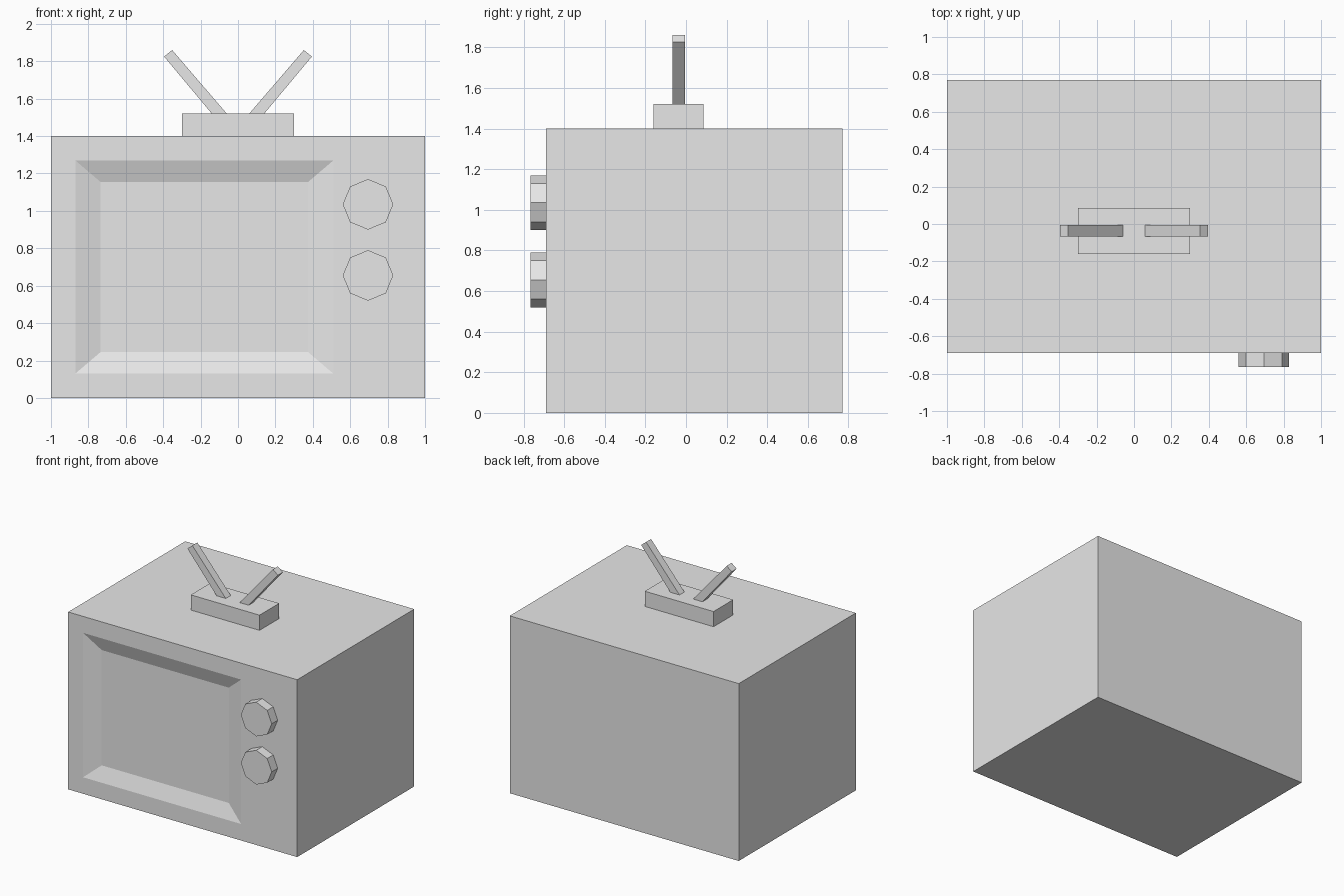
import bpy, bmesh, math
from mathutils import Matrix, Vector

cube = bpy.data.objects.get("Cube")
if cube:
    bpy.data.objects.remove(cube, do_unlink=True)

grey = bpy.data.materials.new("light_grey")
grey.use_nodes = True
grey.diffuse_color = (0.8, 0.8, 0.8, 1)
grey.node_tree.nodes["Principled BSDF"].inputs["Base Color"].default_value = (0.8, 0.8, 0.8, 1)


def finish(name, bm):
    bmesh.ops.recalc_face_normals(bm, faces=bm.faces)
    mesh = bpy.data.meshes.new(name)
    bm.to_mesh(mesh)
    bm.free()
    mesh.materials.append(grey)
    obj = bpy.data.objects.new(name, mesh)
    bpy.context.collection.objects.link(obj)
    return obj


def prism(name, profile, y0, y1):
    """Extrude an (x, z) outline from y0 to y1."""
    bm = bmesh.new()
    face = bm.faces.new([bm.verts.new((x, y0, z)) for x, z in profile])
    ext = bmesh.ops.extrude_face_region(bm, geom=[face])["geom"]
    verts = [g for g in ext if isinstance(g, bmesh.types.BMVert)]
    bmesh.ops.translate(bm, vec=(0, y1 - y0, 0), verts=verts)
    return finish(name, bm)


def rect(x0, x1, z0, z1):
    return [(x0, z0), (x1, z0), (x1, z1), (x0, z1)]


# Cabinet: box shell whose front steps into a shallow sloped screen
FRONT, BACK = -0.69, 0.77
rings = [(rect(-1, 1, 0, 1.4), BACK),
         (rect(-1, 1, 0, 1.4), FRONT),
         (rect(-0.87, 0.51, 0.13, 1.27), FRONT),
         (rect(-0.735, 0.375, 0.245, 1.155), FRONT + 0.04)]
bm = bmesh.new()
loops = [[bm.verts.new((x, y, z)) for x, z in pts] for pts, y in rings]
for a, b in zip(loops, loops[1:]):
    for i in range(4):
        j = (i + 1) % 4
        bm.faces.new((a[i], a[j], b[j], b[i]))
bm.faces.new(loops[0])
bm.faces.new(loops[-1])
finish("cabinet", bm)

# Octagonal knobs
for name, z in (("upper_knob", 1.035), ("lower_knob", 0.655)):
    octagon = [(0.695 + 0.135 * math.sin(k * math.pi / 4),
                z + 0.135 * math.cos(k * math.pi / 4)) for k in range(8)]
    prism(name, octagon, -0.765, FRONT)

# Aerial base and two splayed rods
prism("aerial_base", rect(-0.3, 0.3, 1.4, 1.52), -0.16, 0.085)
for name, side in (("left_aerial", 1), ("right_aerial", -1)):
    rod = [(0.06, 1.52), (0.14, 1.52), (0.395, 1.825), (0.352, 1.86)]
    prism(name, [(side * x, z) for x, z in rod], -0.067, -0.005)
